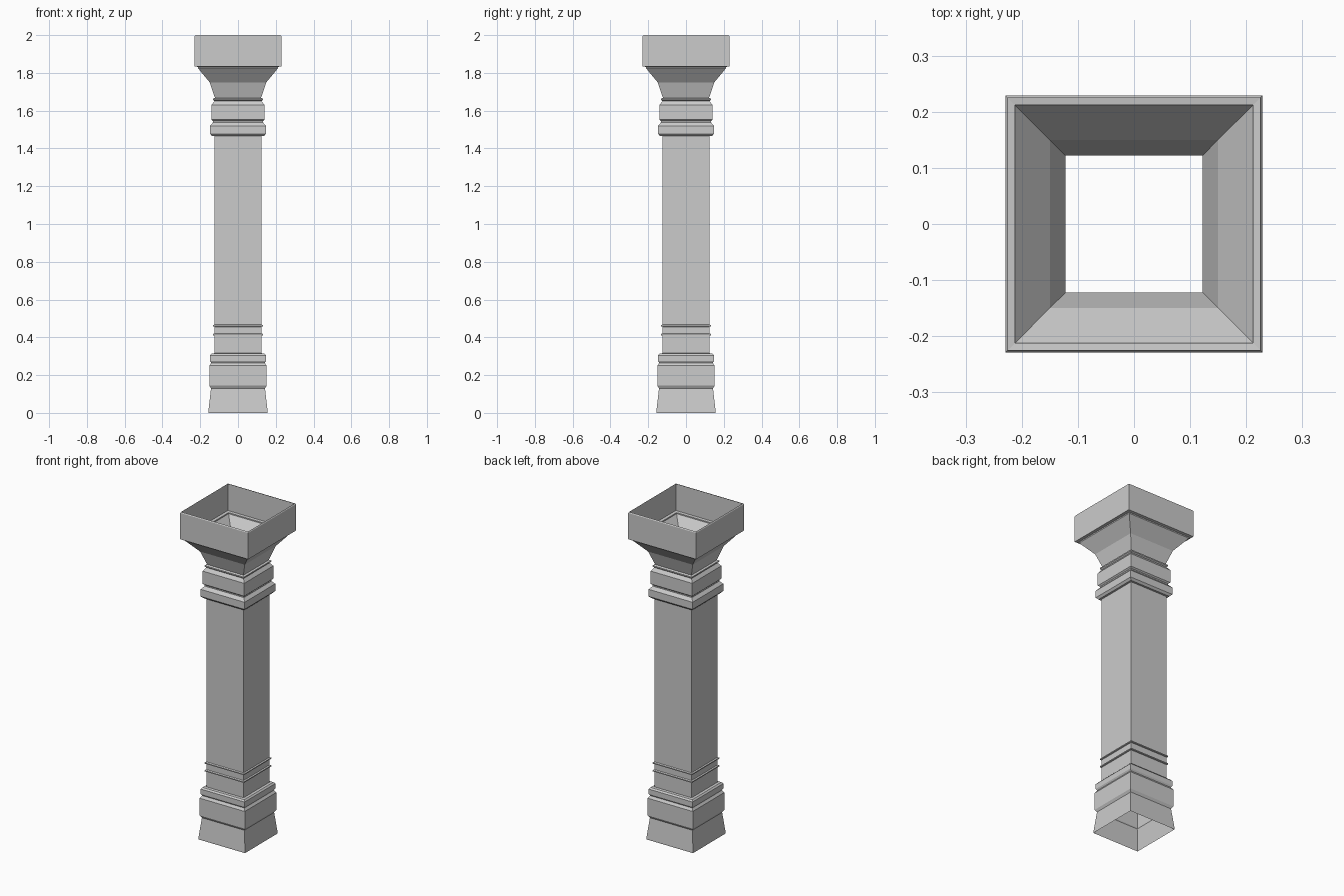
import bpy, bmesh

SIDES = [(-1, -1), (1, -1), (1, 1), (-1, 1)]


def square_sweep(name, profile):
    """Open square tube from (half width, height) points."""
    bm = bmesh.new()
    rings = [[bm.verts.new((sx * r, sy * r, z)) for sx, sy in SIDES] for r, z in profile]
    for a, b in zip(rings, rings[1:]):
        for i in range(4):
            j = (i + 1) % 4
            bm.faces.new((a[i], a[j], b[j], b[i]))
    mesh = bpy.data.meshes.new(name)
    bm.to_mesh(mesh)
    bm.free()
    obj = bpy.data.objects.new(name, mesh)
    bpy.context.collection.objects.link(obj)
    return obj


def bead(z):
    """Thin ring standing proud of the shaft."""
    return [(0.125, z - 0.006), (0.132, z - 0.004), (0.132, z + 0.002), (0.125, z + 0.006)]


# Flared foot and stepped plinth
square_sweep("base", [
    (0.157, 0), (0.157, 0.006), (0.143, 0.13), (0.152, 0.145), (0.152, 0.25),
    (0.145, 0.26), (0.142, 0.265), (0.148, 0.275), (0.148, 0.305), (0.14, 0.314), (0.125, 0.316)])

# Plain shaft with two thin beads near the bottom
square_sweep("shaft", [(0.125, 0.316)] + bead(0.415) + bead(0.462) + [(0.125, 1.465)])

# Neck mouldings
square_sweep("neck", [
    (0.125, 1.465), (0.137, 1.465), (0.148, 1.477), (0.148, 1.52), (0.132, 1.538),
    (0.132, 1.545), (0.14, 1.552), (0.14, 1.63), (0.125, 1.65),
    (0.132, 1.656), (0.132, 1.663), (0.122, 1.668)])

# Flared capital with open square top block
square_sweep("capital", [
    (0.122, 1.668), (0.15, 1.75), (0.212, 1.825), (0.212, 1.832), (0.229, 1.834),
    (0.229, 1.994), (0.225, 2.0)])
